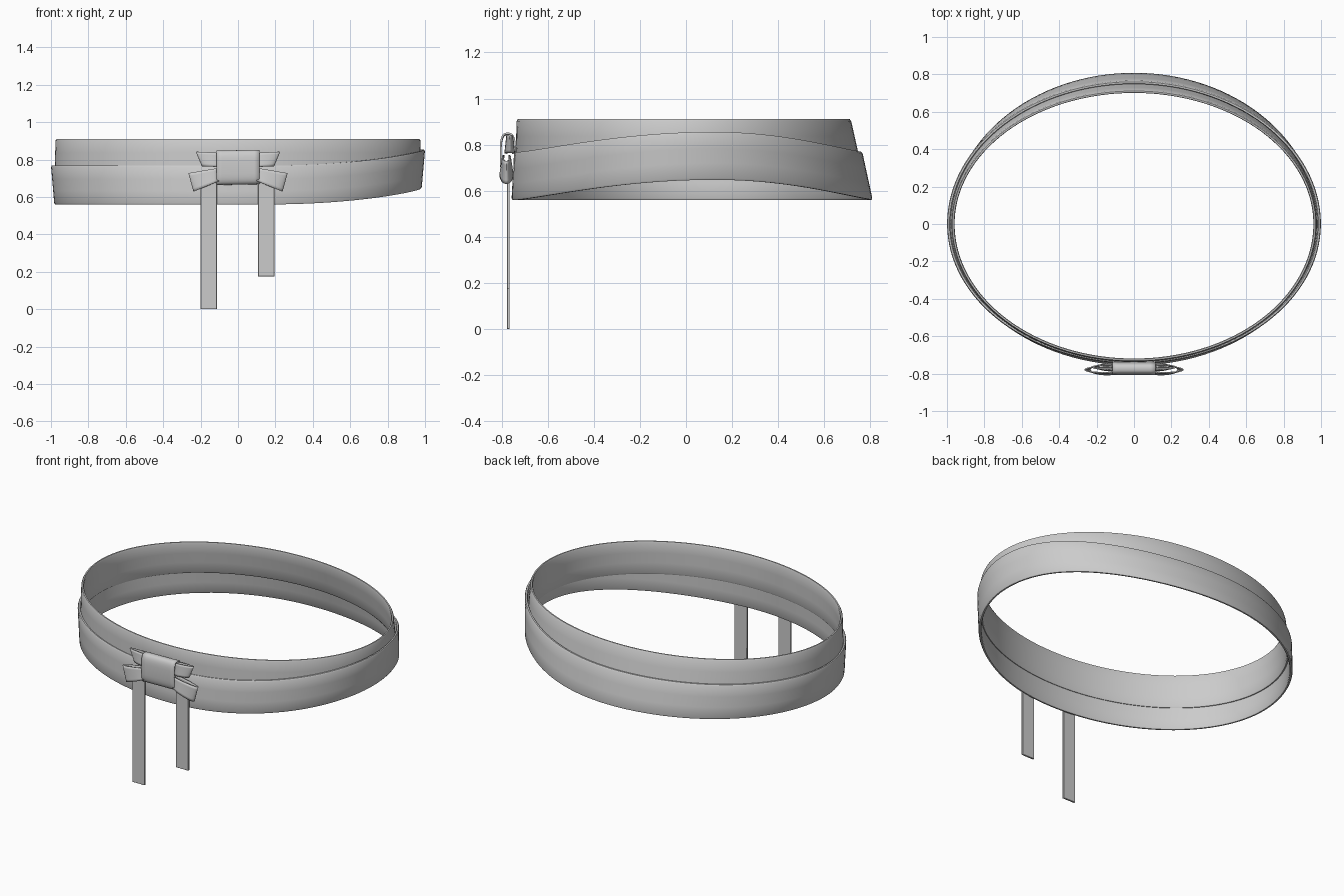
import bpy, bmesh, math
from mathutils import Vector

if "Cube" in bpy.data.objects:
    bpy.data.objects.remove(bpy.data.objects["Cube"])


def grid_object(name, rows, close_u=False, close_v=False, thick=0.0):
    """Skin a list of point rows; optionally thicken the sheet."""
    bm = bmesh.new()
    vs = [[bm.verts.new(p) for p in r] for r in rows]
    nu, nv = len(rows), len(rows[0])
    for i in range(nu if close_u else nu - 1):
        for j in range(nv if close_v else nv - 1):
            a, b = (i + 1) % nu, (j + 1) % nv
            bm.faces.new((vs[i][j], vs[a][j], vs[a][b], vs[i][b]))
    bmesh.ops.recalc_face_normals(bm, faces=bm.faces[:])
    me = bpy.data.meshes.new(name)
    bm.to_mesh(me)
    bm.free()
    ob = bpy.data.objects.new(name, me)
    bpy.context.collection.objects.link(ob)
    bpy.ops.object.select_all(action='DESELECT')
    bpy.context.view_layer.objects.active = ob
    ob.select_set(True)
    if thick:
        m = ob.modifiers.new("thickness", 'SOLIDIFY')
        m.thickness = thick
        m.offset = 0
    bpy.ops.object.shade_smooth_by_angle(angle=math.radians(40))
    return ob


def band(name, top, bottom, thick, lift):
    """Oval sash; top/bottom = (z, x radius, front radius, back radius)."""
    # rounded cross-section: (inset fraction, height fraction)
    prof = [(0, .04), (0, .35), (0, .65), (0, .96), (.25, 1), (.75, 1),
            (1, .96), (1, .65), (1, .35), (1, .04), (.75, 0), (.25, 0)]
    rows = []
    for i in range(128):
        a = 2 * math.pi * i / 128
        c, s = math.cos(a), math.sin(a)
        d = a - math.radians(9)
        k = max(0, math.cos(d))
        dz = lift * k ** (3 if 0 < d < math.pi else 2)
        row = []
        for u, h in prof:
            z, rx, rf, rb = (b + (t - b) * h for t, b in zip(top, bottom))
            ry = rb if s > 0 else rf
            row.append(((rx - u * thick) * c, (ry - u * thick) * s, z + dz))
        rows.append(row)
    return grid_object(name, rows, True, True)


# Two overlapping sash layers, the outer one riding up on the right
band("upper_band", (.91, .975, .735, .715), (.70, .982, .74, .762), .016, 0)
band("lower_band", (.768, 1.0, .746, .765), (.56, .982, .757, .81), .018, .087)

# Knot: a flattened ribbon ring wrapped round the middle of the bow
rows = []
for i in range(9):
    x = -.115 + .23 * i / 8
    row = []
    for j in range(32):
        a = 2 * math.pi * j / 32
        c, s = math.cos(a), math.sin(a)
        row.append((x, -.773 + .031 * math.copysign(abs(c) ** .7, c),
                    .758 + .088 * math.copysign(abs(s) ** .6, s) + .02 * x))
    rows.append(row)
grid_object("knot", rows, False, True, .008)


def bow_loop(name, side, inner, outer, y_mid, depth):
    """Folded ribbon: leaves the knot, turns at the tip and returns."""
    (ia, ib), (oa, ob) = inner, outer
    rows = []
    for i in range(25):
        a = math.pi * (i / 24 - .5) * 1.0
        t = math.cos(a) ** .8 if i not in (0, 24) else 0
        w = math.sin(a) * (.3 + .7 * math.sin(math.pi * min(1, t + .12)) ** .6 if t < .5
                           else 1)
        row = []
        for j in range(7):
            v = j / 6
            p = Vector(ia).lerp(Vector(ib), v)
            q = Vector(oa).lerp(Vector(ob), v)
            r = p.lerp(q, t)
            row.append((side * r.x, y_mid + depth * w * (.7 + .5 * v), r.y))
        rows.append(row)
    return grid_object(name, rows, False, False, .007)


for side, label in ((-1, "left"), (1, "right")):
    bow_loop("upper_loop_" + label, side, ((.10, .835), (.10, .76)),
             ((.222, .842), (.19, .765)), -.765, .017)
    bow_loop("lower_loop_" + label, side, ((.10, .755), (.10, .685)),
             ((.262, .728), (.235, .63)), -.779, .024)


# Hanging ribbon tails of unequal length
def tail(name, x0, x1, z0, z1):
    bpy.ops.mesh.primitive_cube_add(size=1, location=((x0 + x1) / 2, -.771, (z0 + z1) / 2))
    ob = bpy.context.object
    ob.name = name
    ob.scale = (x1 - x0, .012, z1 - z0)
    bpy.ops.object.transform_apply(location=False, rotation=False, scale=True)
    m = ob.modifiers.new("soft_edge", 'BEVEL')
    m.width = .003
    m.segments = 2
    bpy.ops.object.shade_smooth_by_angle(angle=math.radians(40))


tail("left_tail", -.20, -.113, 0, .72)
tail("right_tail", .107, .195, .175, .72)
